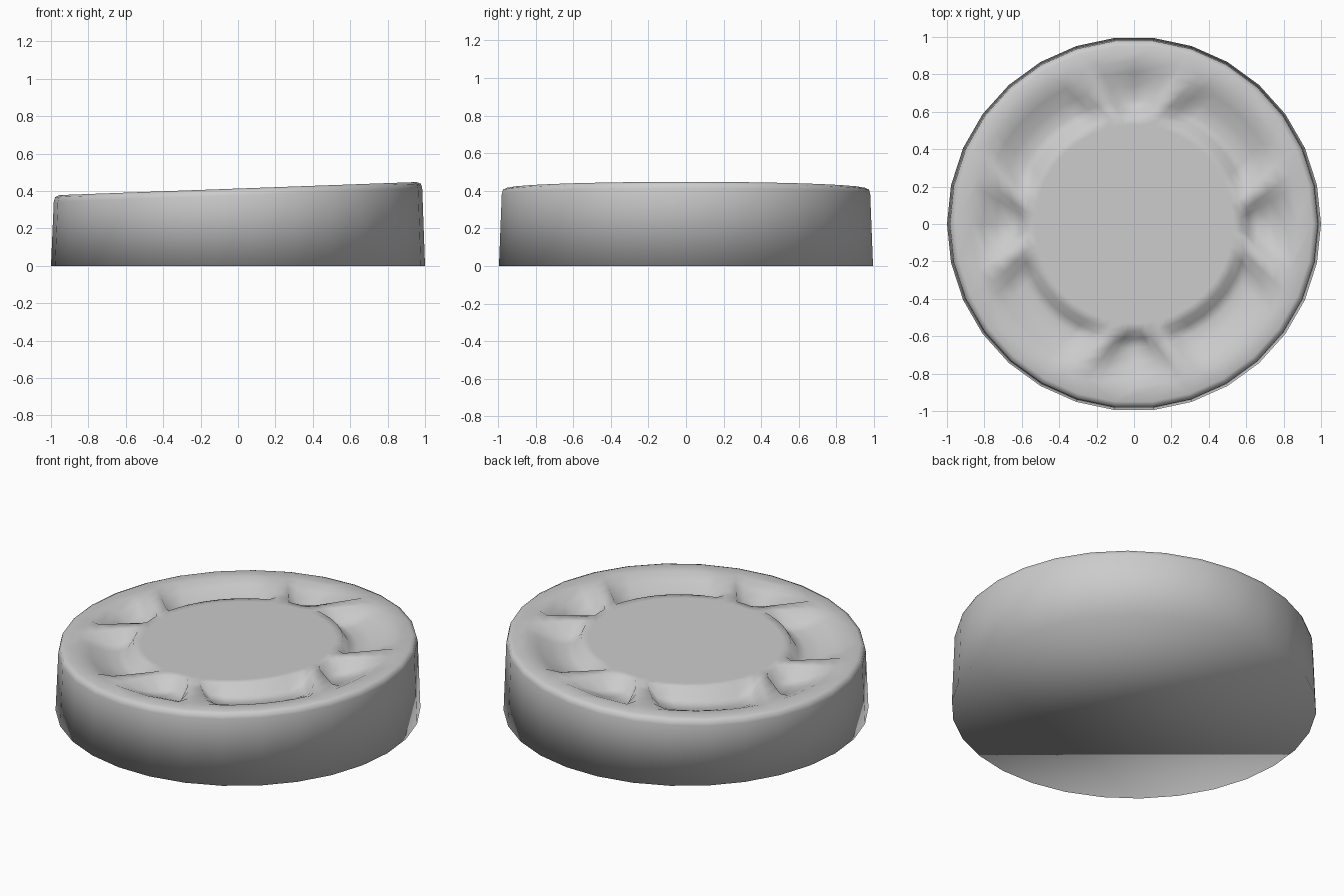
import bpy, bmesh
from math import sin, cos, radians
from mathutils import Vector

cube = bpy.data.objects.get("Cube")
if cube:
    bpy.data.objects.remove(cube)

mat = bpy.data.materials.new("plain grey")
mat.use_nodes = True
GREY = (0.6, 0.6, 0.6, 1)
mat.diffuse_color = GREY
mat.node_tree.nodes["Principled BSDF"].inputs["Base Color"].default_value = GREY

SIDES = 30
DEPTH = 0.075


def top(x):
    """Height of the slanted top plane."""
    return 0.413 + 0.0365 * x


def polar(r, deg):
    return Vector((r * cos(radians(deg)), r * sin(radians(deg))))


bm = bmesh.new()


def ring(r, height):
    return [bm.verts.new((*p, height(p.x))) for p in
            (polar(r, i * 360 / SIDES) for i in range(SIDES))]


def skin(a, b):
    n = len(a)
    for i in range(n):
        bm.faces.new((a[i], a[(i + 1) % n], b[(i + 1) % n], b[i]))


def loop_edges(loop):
    return [bm.edges.get((loop[i - 1], loop[i])) or bm.edges.new((loop[i - 1], loop[i]))
            for i in range(len(loop))]


# Outer wall, closed base and rounded shoulder
base = ring(1.0, lambda x: 0)
wall = ring(0.985, lambda x: top(x) - 0.035)
shoulder = ring(0.978, lambda x: top(x) - 0.01)
rim = ring(0.955, top)
bm.faces.new(base[::-1])
skin(base, wall)
skin(wall, shoulder)
skin(shoulder, rim)

# Half of one quarter: inner angle, outer angle, pocket depth share
half = [(0, 0, 1), (3.5, 13, 1), (6, 17, 0), (13, 24, 0),
        (18, 28, 0.9), (27, 33, 1), (36, 39, 1)]
quarter = [(-a, -b, d) for a, b, d in half[:0:-1]] + half + [(45, 45, 1)]
stations = [(a + q, b + q, d) for q in (0, 90, 180, 270) for a, b, d in quarter]

# Rings across the pockets: share of the way outwards, depth share
rings = [(0, 0), (0.13, 0.85), (0.3, 1), (0.55, 0.8), (0.8, 0.35), (1, 0)]
loops = []
for t, share in rings:
    loop = []
    for a, b, d in stations:
        p = polar(0.575, a).lerp(polar(0.87, b), t)
        loop.append(bm.verts.new((*p, top(p.x) - DEPTH * d * share)))
    loops.append(loop)
for a, b in zip(loops[1:], loops):
    skin(a, b)

# Raised central disc
hub = []
for a, b, d in stations:
    p = polar(0.53, a)
    hub.append(bm.verts.new((*p, top(p.x))))
skin(loops[0], hub)
middle = bm.verts.new((0, 0, top(0)))
for i in range(len(hub)):
    bm.faces.new((hub[i - 1], hub[i], middle))

# Flat rim joining the pockets to the shoulder
bmesh.ops.bridge_loops(bm, edges=loop_edges(loops[-1]) + loop_edges(rim))
bmesh.ops.recalc_face_normals(bm, faces=bm.faces)
for f in bm.faces:
    f.smooth = True

mesh = bpy.data.meshes.new("slanted_disc")
bm.to_mesh(mesh)
bm.free()
mesh.materials.append(mat)
disc = bpy.data.objects.new("slanted_disc", mesh)
bpy.context.collection.objects.link(disc)
